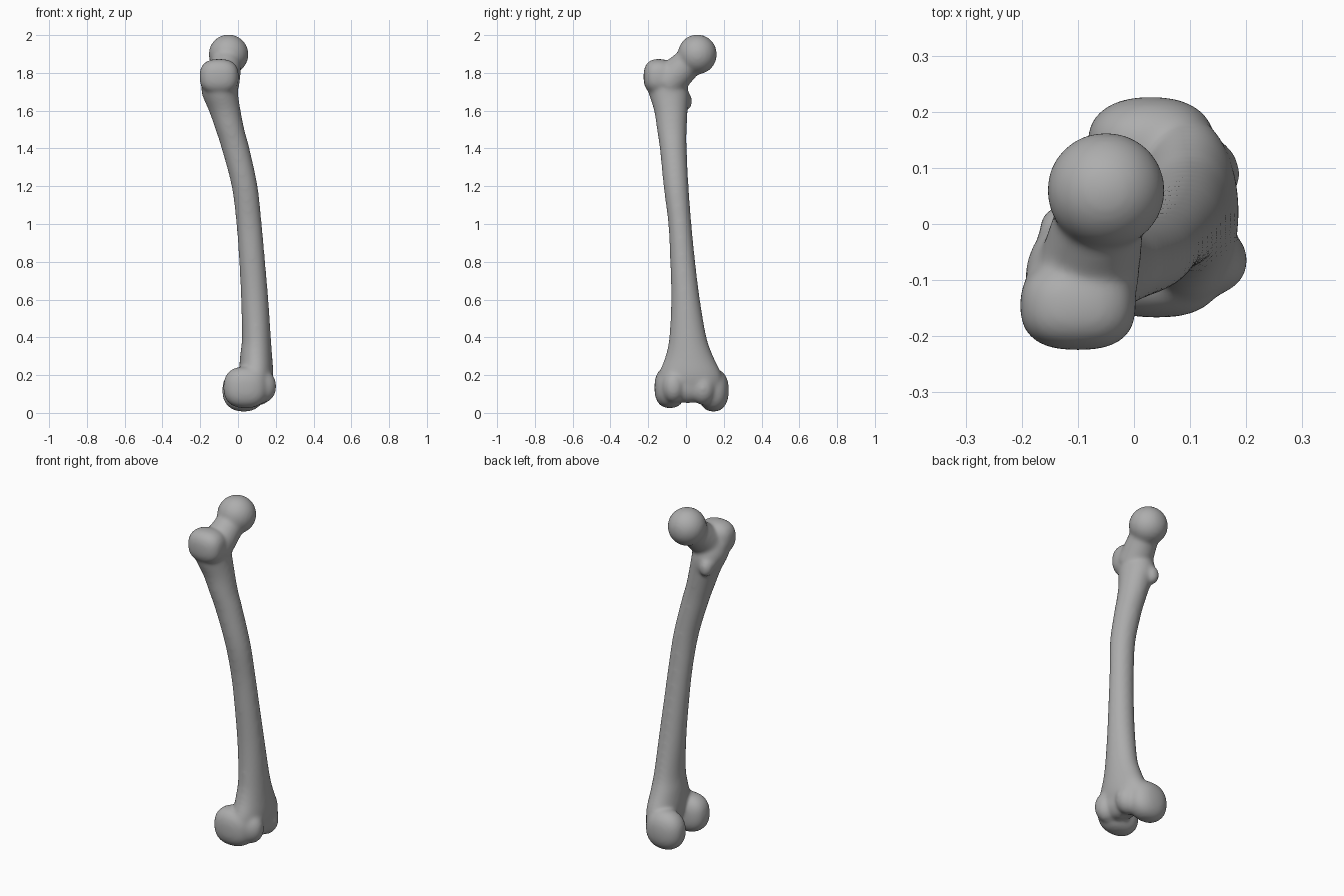
import bpy, bmesh, math
from mathutils import Vector, Matrix

cube = bpy.data.objects.get("Cube")
if cube:
    bpy.data.objects.remove(cube, do_unlink=True)

bm = bmesh.new()


def blob(center, radii, power=2.0):
    """Rounded solid; a higher power makes it boxier."""
    made = bmesh.ops.create_icosphere(bm, subdivisions=4, radius=1)
    for v in made["verts"]:
        size = sum(abs(c) ** power for c in v.co) ** (1 / power)
        v.co = Vector(c / size * r + o for c, r, o in zip(v.co, radii, center))


def taper(start, end, r_start, r_end):
    """Round tapered bar between two points."""
    a, b = Vector(start), Vector(end)
    turn = (b - a).to_track_quat("Z", "Y").to_matrix().to_4x4()
    bmesh.ops.create_cone(bm, cap_ends=True, segments=32, radius1=r_start, radius2=r_end,
                          depth=(b - a).length,
                          matrix=Matrix.Translation((a + b) / 2) @ turn)


def spline(p, q, r, s, t):
    return 0.5 * (2 * q + (r - p) * t + (2 * p - 5 * q + 4 * r - s) * t * t
                  + (3 * q - p - 3 * r + s) * t ** 3)


def loft(sections, sides=40, steps=5):
    """Skin oval sections given as z, x range, y range."""
    pts = [Vector(s) for s in sections]
    pts = [pts[0]] + pts + [pts[-1]]
    smooth = [spline(*pts[i:i + 4], k / steps)
              for i in range(len(pts) - 3) for k in range(steps)] + [pts[-1]]
    rings = []
    for z, x0, x1, y0, y1 in smooth:
        ring = []
        for i in range(sides):
            a = math.tau * i / sides
            ring.append(bm.verts.new(((x0 + x1) / 2 + (x1 - x0) / 2 * math.cos(a),
                                      (y0 + y1) / 2 + (y1 - y0) / 2 * math.sin(a), z)))
        rings.append(ring)
    for low, high in zip(rings, rings[1:]):
        for i in range(sides):
            j = (i + 1) % sides
            bm.faces.new((low[i], low[j], high[j], high[i]))
    bm.faces.new(rings[0][::-1])
    bm.faces.new(rings[-1])


# Bowed shaft flaring at both ends
loft([
    (.07, .04, .14, -.10, .15),
    (.13, .03, .17, -.13, .18),
    (.2, .01, .183, -.14, .185),
    (.3, .015, .177, -.105, .14),
    (.4, .025, .17, -.085, .105),
    (.6, .02, .157, -.075, .07),
    (.8, .01, .14, -.08, .045),
    (1, -.005, .122, -.09, .025),
    (1.2, -.03, .1, -.115, .01),
    (1.4, -.083, .057, -.135, 0),
    (1.5, -.115, .03, -.15, 0),
    (1.6, -.15, .01, -.165, .005),
    (1.7, -.19, -.005, -.195, .01),
    (1.78, -.18, -.01, -.2, -.02),
])

# Ball head and neck
blob((-.05, .06, 1.898), (.102, .1, .102))
taper((-.085, -.1, 1.745), (-.05, .06, 1.9), .09, .07)

# Large outer knob, crest and small inner knob
blob((-.1, -.145, 1.78), (.1, .076, .09), 2.6)
taper((-.15, -.12, 1.77), (-.135, -.01, 1.65), .045, .03)
blob((-.13, -.005, 1.65), (.035, .035, .05))

# Knee end: two knuckles, front ridges and the bridge between them
blob((.03, .145, .12), (.11, .078, .11), 2.3)
blob((.04, -.085, .135), (.113, .078, .106), 2.5)
blob((.13, -.065, .14), (.07, .06, .085))
blob((.115, .09, .13), (.07, .065, .085))
blob((.11, .01, .14), (.065, .1, .085))

mesh = bpy.data.meshes.new("thigh_bone")
bmesh.ops.recalc_face_normals(bm, faces=bm.faces)
bm.to_mesh(mesh)
bm.free()
bone = bpy.data.objects.new("thigh_bone", mesh)
bpy.context.collection.objects.link(bone)

# Fuse the parts into one softly blended skin
fuse = bone.modifiers.new("fuse", "REMESH")
fuse.mode = "VOXEL"
fuse.voxel_size = .008
fuse.use_smooth_shade = True
soften = bone.modifiers.new("soften", "SMOOTH")
soften.factor = .5
soften.iterations = 30
regrow = bone.modifiers.new("regrow", "DISPLACE")
regrow.strength = .004
regrow.mid_level = 0

# Plain grey material
grey = (.42, .42, .42, 1)
mat = bpy.data.materials.new("bone_grey")
mat.use_nodes = True
mat.diffuse_color = grey
mat.node_tree.nodes["Principled BSDF"].inputs["Base Color"].default_value = grey
mesh.materials.append(mat)
for face in mesh.polygons:
    face.use_smooth = True
